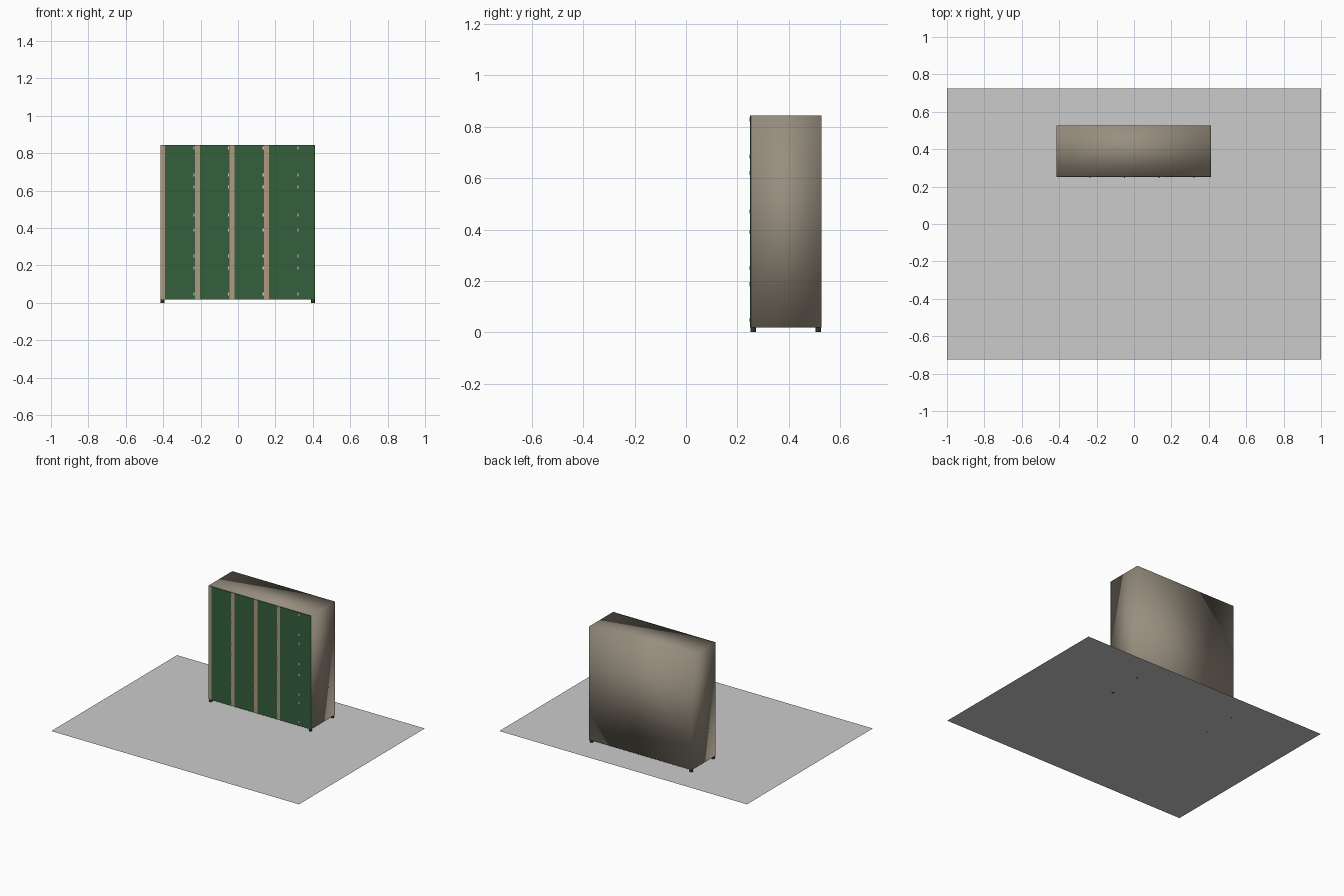
import bpy
import bmesh

if "Cube" in bpy.data.objects:
    bpy.data.objects.remove(bpy.data.objects["Cube"], do_unlink=True)


def material(name, rgb):
    m = bpy.data.materials.new(name)
    m.use_nodes = True
    m.diffuse_color = (*rgb, 1)
    m.node_tree.nodes["Principled BSDF"].inputs["Base Color"].default_value = (*rgb, 1)
    return m


BEIGE = material("grey beige paint", (0.31, 0.27, 0.21))
TRIM = material("warm beige trim", (0.43, 0.33, 0.21))
GREEN = material("green doors", (0.036, 0.118, 0.047))
DARK = material("dark green feet", (0.02, 0.04, 0.025))
METAL = material("light metal", (0.6, 0.6, 0.6))
FLOOR = material("pale grey floor", (0.6, 0.6, 0.6))


def add_object(name, bm, mat):
    mesh = bpy.data.meshes.new(name)
    bm.to_mesh(mesh)
    bm.free()
    mesh.materials.append(mat)
    obj = bpy.data.objects.new(name, mesh)
    bpy.context.collection.objects.link(obj)
    return obj


def box(name, low, high, mat):
    bm = bmesh.new()
    bmesh.ops.create_cube(bm, size=1)
    for v in bm.verts:
        v.co = [a if c < 0 else b for c, a, b in zip(v.co, low, high)]
    return add_object(name, bm, mat)


LEFT, RIGHT = -0.415, 0.413
FRONT, BACK = 0.25, 0.527
BOTTOM, TOP = 0.018, 0.845
PITCH, STRIP = 0.185, 0.026

# Floor sheet
bm = bmesh.new()
bmesh.ops.create_grid(bm, x_segments=1, y_segments=1, size=1)
for v in bm.verts:
    v.co.y *= 0.725
add_object("floor", bm, FLOOR)

# Cabinet shell, softly shaded across its edges
shell = box("cabinet_shell", (LEFT, FRONT + 0.004, BOTTOM), (RIGHT, BACK, TOP), BEIGE)
for face in shell.data.polygons:
    face.use_smooth = True

# Door columns with a trim strip beside each, and small hinges
hinge_heights = [0.828, 0.684, 0.62, 0.47, 0.39, 0.25, 0.187, 0.048]
for i in range(4):
    x = LEFT + i * PITCH
    end = RIGHT if i == 3 else x + PITCH
    box(f"trim_strip_{i + 1}", (x, FRONT, BOTTOM), (x + STRIP, FRONT + 0.004, TOP), TRIM)
    box(f"door_column_{i + 1}", (x + STRIP, FRONT, BOTTOM), (end, FRONT + 0.004, TOP), GREEN)
    hinge_x = x + PITCH - 0.004
    for j, z in enumerate(hinge_heights):
        box(f"hinge_{i + 1}_{j + 1}", (hinge_x - 0.004, FRONT - 0.003, z - 0.008),
            (hinge_x + 0.002, FRONT, z + 0.008), METAL)

# Round feet at the corners
for side, x in (("right", LEFT + 0.012), ("left", RIGHT - 0.012)):
    for end, y in (("front", FRONT + 0.012), ("back", BACK - 0.012)):
        bm = bmesh.new()
        bmesh.ops.create_cone(bm, cap_ends=True, segments=16, radius1=0.011,
                              radius2=0.011, depth=BOTTOM)
        bmesh.ops.translate(bm, verts=bm.verts, vec=(x, y, BOTTOM / 2))
        foot = add_object(f"{end}_{side}_foot", bm, DARK)
        for face in foot.data.polygons:
            face.use_smooth = abs(face.normal.z) < 0.5
